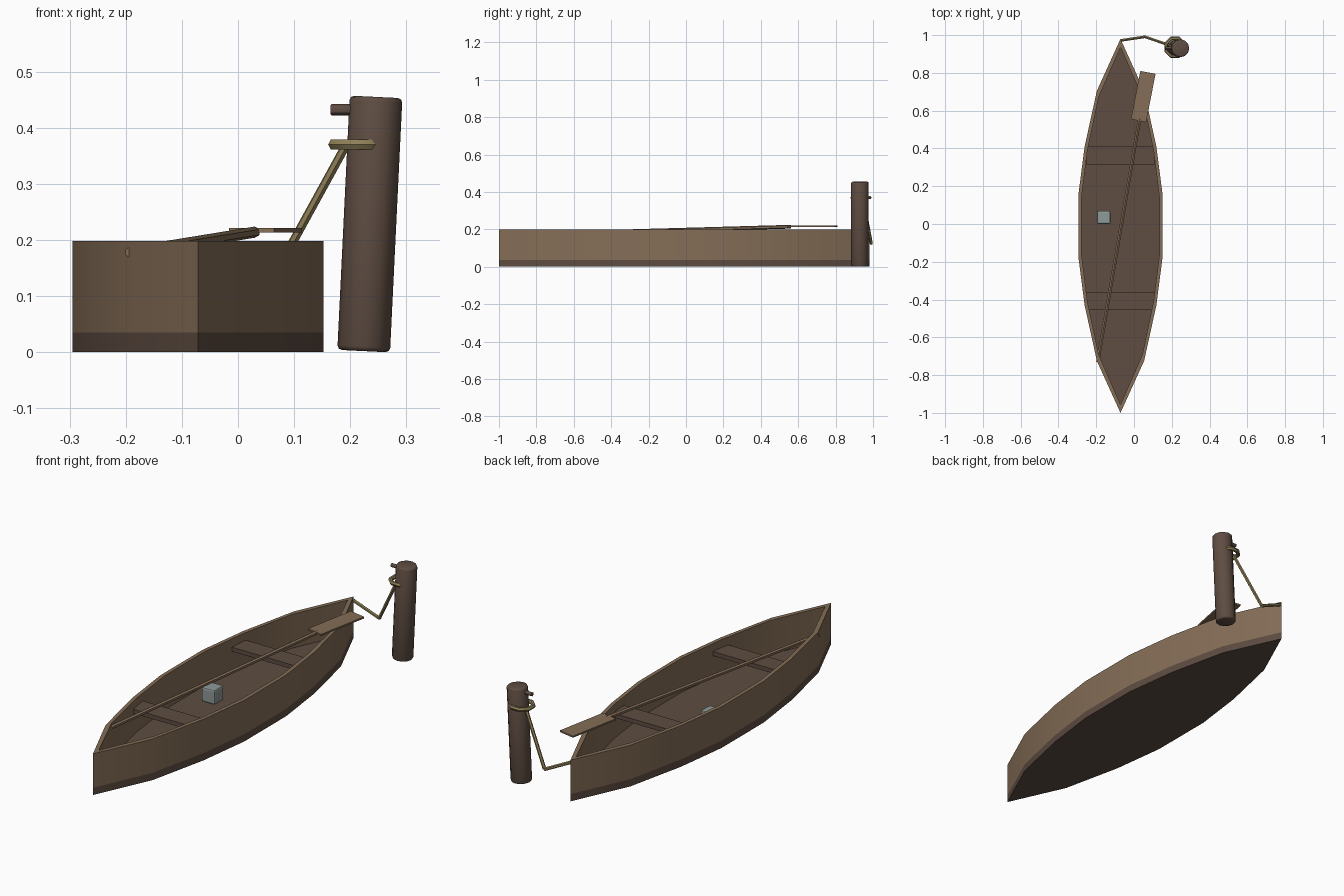
import bpy, bmesh, math
from mathutils import Vector

cube = bpy.data.objects.get("Cube")
if cube:
    bpy.data.objects.remove(cube, do_unlink=True)


def material(name, rgb):
    m = bpy.data.materials.new(name)
    m.use_nodes = True
    m.diffuse_color = (*rgb, 1)
    m.node_tree.nodes["Principled BSDF"].inputs["Base Color"].default_value = (*rgb, 1)
    return m


LIGHT = material("light wood", (0.235, 0.155, 0.095))
DARK = material("dark wood", (0.112, 0.073, 0.054))
ROPE = material("rope tan", (0.27, 0.21, 0.095))
METAL = material("grey metal", (0.27, 0.32, 0.31))


def add(name, bm, mat, smooth=0, bevel=0):
    bmesh.ops.recalc_face_normals(bm, faces=bm.faces)
    if bevel:
        sharp = [e for e in bm.edges if e.calc_face_angle(0) > math.radians(60)]
        bmesh.ops.bevel(bm, geom=sharp, offset=bevel, segments=2, profile=0.5, affect='EDGES')
    me = bpy.data.meshes.new(name)
    bm.to_mesh(me)
    bm.free()
    me.materials.append(mat)
    ob = bpy.data.objects.new(name, me)
    bpy.context.collection.objects.link(ob)
    if smooth:
        bpy.ops.object.select_all(action='DESELECT')
        ob.select_set(True)
        bpy.context.view_layer.objects.active = ob
        bpy.ops.object.shade_smooth_by_angle(angle=math.radians(smooth))
    return ob


def rod(name, a, b, radius, sides, mat, bevel=0):
    """Cylinder running from point a to point b."""
    a, b = Vector(a), Vector(b)
    bm = bmesh.new()
    bmesh.ops.create_cone(bm, cap_ends=True, segments=sides, radius1=radius,
                          radius2=radius, depth=(b - a).length)
    ob = add(name, bm, mat, 50, bevel)
    ob.location = (a + b) / 2
    ob.rotation_euler = (b - a).to_track_quat('Z', 'Y').to_euler()
    return ob


def box(name, center, size, mat, bevel=0, turn=0):
    bm = bmesh.new()
    bmesh.ops.create_cube(bm, size=1)
    bmesh.ops.scale(bm, vec=size, verts=bm.verts)
    ob = add(name, bm, mat, 0, bevel)
    ob.location = center
    ob.rotation_euler.z = turn
    return ob


# Hull plan: half outline mirrored into a pointed loop
CX, CY = -0.0715, -0.01
quarter = [(0.2235, 0.16), (0.19, 0.42), (0.125, 0.715)]
right = [(x, -y) for x, y in reversed(quarter)] + quarter
outline = [(0, -0.99)] + right + [(0, 0.99)] + [(-x, y) for x, y in reversed(right)]


def ring(bm, z, sx=1, sy=1):
    return [bm.verts.new((CX + x * sx, CY + y * sy, z)) for x, y in outline]


def bridge(bm, r1, r2):
    for i in range(len(r1)):
        j = (i + 1) % len(r1)
        bm.faces.new((r1[i], r1[j], r2[j], r2[i]))


FLOOR_Z, RIM_Z = 0.035, 0.198

# Bottom boards
bm = bmesh.new()
low, top = ring(bm, 0), ring(bm, FLOOR_Z)
bridge(bm, low, top)
bm.faces.new(low)
bm.faces.new(top)
add("hull_floor", bm, DARK, 30)

# Side planking with thickness, open at the bottom
bm = bmesh.new()
loops = [ring(bm, FLOOR_Z), ring(bm, RIM_Z),
         ring(bm, RIM_Z, 0.92, 0.955), ring(bm, FLOOR_Z, 0.92, 0.955)]
for i in range(4):
    bridge(bm, loops[i], loops[(i + 1) % 4])
add("hull_sides", bm, LIGHT, 30)

# Seats
for name, y in (("front_seat", -0.408), ("rear_seat", 0.362)):
    box(name, (CX, y, 0.15), (0.36, 0.095, 0.02), DARK)

# Oar resting across the hull
rod("oar_shaft", (-0.192, -0.73, 0.178), (0.03, 0.56, 0.214), 0.01, 6, LIGHT)
box("oar_blade", (0.049, 0.675, 0.217), (0.082, 0.26, 0.008), LIGHT, 0, -math.radians(11))

# Small metal box on the floor
box("metal_box", (-0.16, 0.035, FLOOR_Z + 0.035), (0.07, 0.07, 0.07), METAL, 0.008)

# Leaning mooring post with its peg
rod("mooring_post", (0.224, 0.93, 0.002), (0.246, 0.93, 0.455), 0.047, 12, DARK, 0.008)
rod("post_peg", (0.165, 0.93, 0.432), (0.23, 0.93, 0.432), 0.01, 6, DARK, 0.002)

# Rope loop round the post
bm = bmesh.new()
SIDES, TUBE = 8, 6
rows = []
for i in range(SIDES):
    a = math.tau * (i + 0.5) / SIDES
    row = []
    for k in range(TUBE):
        b = math.tau * k / TUBE
        r = 0.051 + 0.01 * math.cos(b)
        row.append(bm.verts.new((r * math.cos(a), r * math.sin(a), 0.01 * math.sin(b))))
    rows.append(row)
for i in range(SIDES):
    bridge(bm, rows[i], rows[(i + 1) % SIDES])
add("rope_loop", bm, ROPE, 40).location = (0.217, 0.935, 0.37)

# Slack mooring line from bow to post
path = [(-0.07, 0.972, 0.185), (0.058, 0.991, 0.124), (0.192, 0.945, 0.368)]
for i, name in enumerate(("bow_rope", "post_rope")):
    rod(name, path[i], path[i + 1], 0.008, 6, ROPE)
